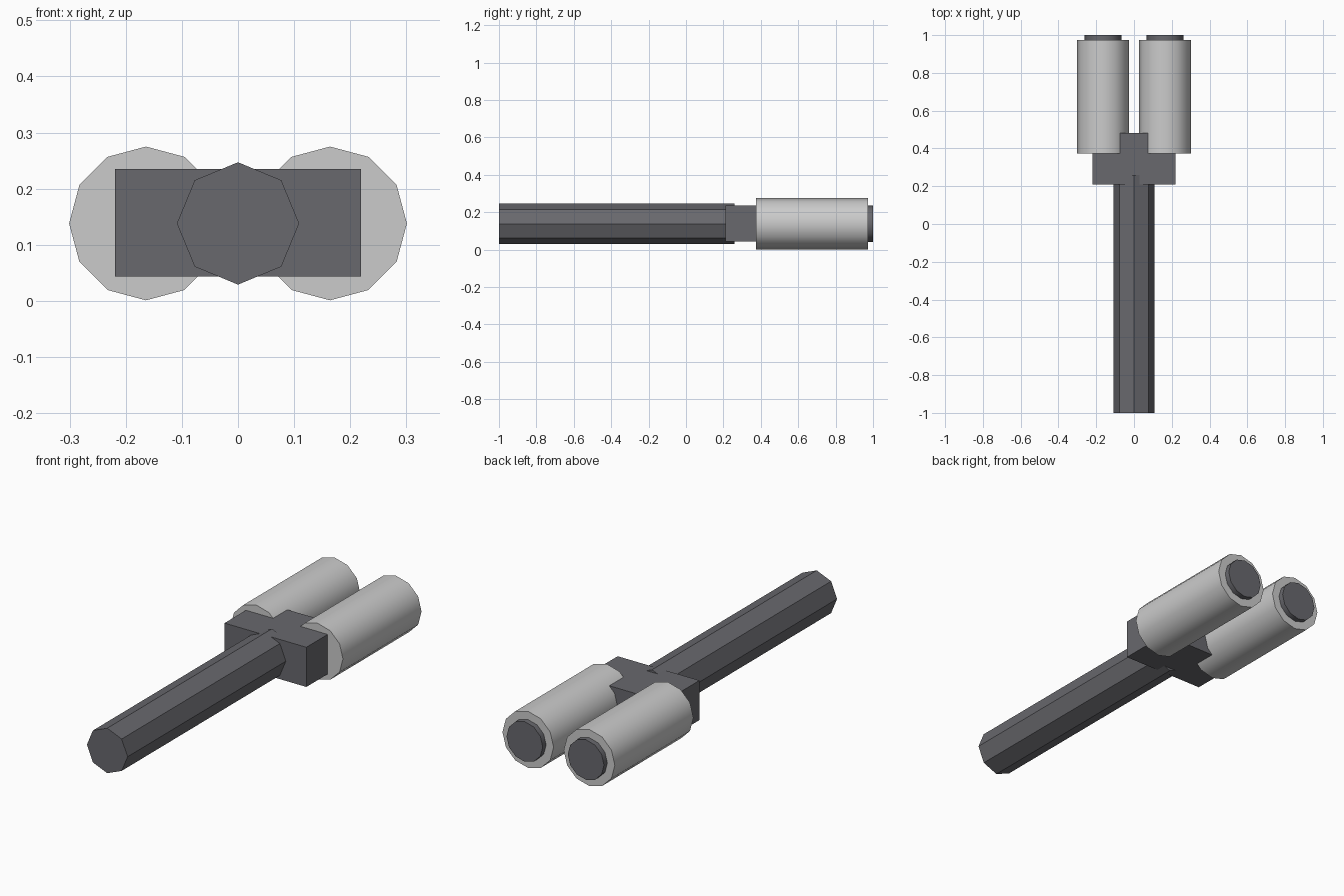
import bpy, math
from mathutils import Matrix
import bmesh

if "Cube" in bpy.data.objects:
    bpy.data.objects.remove(bpy.data.objects["Cube"])

ZC = 0.138  # common axis height

dark = bpy.data.materials.new("dark_grey")
dark.diffuse_color = (0.14, 0.14, 0.155, 1)
dark.use_nodes = True
dark.node_tree.nodes["Principled BSDF"].inputs["Base Color"].default_value = dark.diffuse_color


def finish(name, bm, mat=None, smooth=False):
    bmesh.ops.recalc_face_normals(bm, faces=bm.faces)
    mesh = bpy.data.meshes.new(name)
    bm.to_mesh(mesh)
    bm.free()
    ob = bpy.data.objects.new(name, mesh)
    bpy.context.collection.objects.link(ob)
    if mat:
        mesh.materials.append(mat)
    if smooth:
        bpy.ops.object.select_all(action='DESELECT')
        ob.select_set(True)
        bpy.context.view_layer.objects.active = ob
        bpy.ops.object.shade_smooth_by_angle(angle=math.radians(40))
    return ob


def rod(name, x, r, y0, y1, sides, mat=None, smooth=False):
    """Closed prism lying along y, with a vertex on the +x side."""
    bm = bmesh.new()
    ring = [bm.verts.new((x + r * math.cos(math.tau * i / sides), y0,
                          ZC + r * math.sin(math.tau * i / sides)))
            for i in range(sides)]
    extrude(bm, bm.faces.new(ring), (0, y1 - y0, 0))
    return finish(name, bm, mat, smooth)


def extrude(bm, face, vec):
    res = bmesh.ops.extrude_face_region(bm, geom=[face], use_keep_orig=True)
    verts = [g for g in res["geom"] if isinstance(g, bmesh.types.BMVert)]
    bmesh.ops.translate(bm, verts=verts, vec=vec)


# Octagonal handle
rod("handle", 0, 0.109, -1.0, 0.26, 8, dark)

# T-shaped connector block
half = [(0.219, 0.21), (0.219, 0.375), (0.073, 0.375), (0.073, 0.482)]
outline = half + [(-x, y) for x, y in reversed(half)]
bm = bmesh.new()
base = bm.faces.new([bm.verts.new((x, y, 0.043)) for x, y in outline])
extrude(bm, base, (0, 0, 0.192))
finish("connector_block", bm, dark)

# Twin sleeves with dark cores poking out of the far ends
for side, s in (("left", -1), ("right", 1)):
    rod(f"sleeve_{side}", s * 0.164, 0.137, 0.373, 0.974, 12, smooth=True)
    rod(f"core_{side}", s * 0.164, 0.097, 0.90, 1.0, 12, dark, smooth=True)
